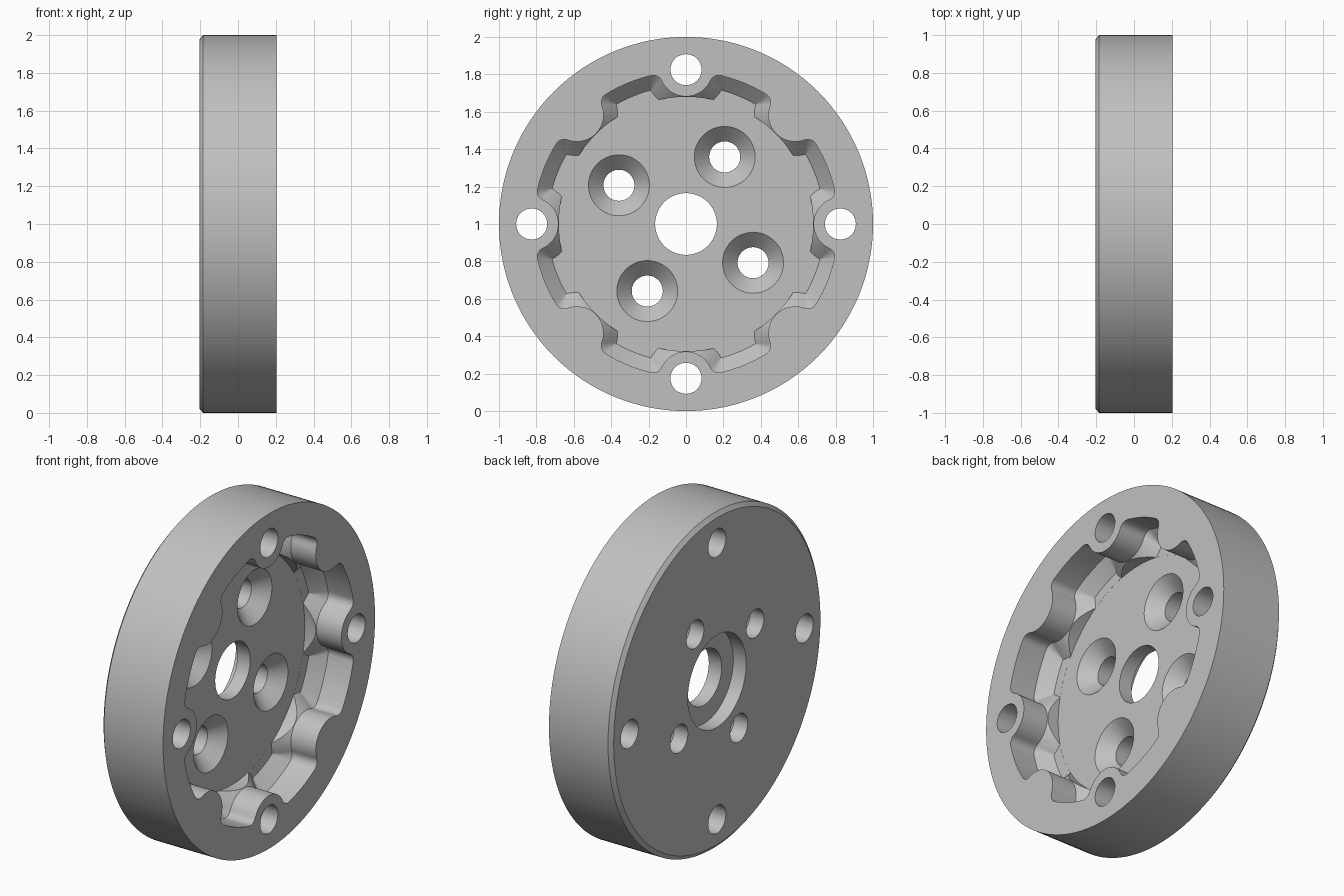
import bpy, bmesh
from math import cos, sin, pi, radians, sqrt, acos, atan2

if "Cube" in bpy.data.objects:
    bpy.data.objects.remove(bpy.data.objects["Cube"])

BACK, FRONT, FLOOR = -0.205, 0.205, -0.035   # positions along the x axis
BOSS_AT, BOSS_R, LOBE_R, FILLET, CHAMFER = 0.825, 0.143, 0.815, 0.05, 0.075


def circle(r, n=48, cy=0, cz=0):
    return [(cy + r * cos(2 * pi * i / n), cz + r * sin(2 * pi * i / n)) for i in range(n)]


def loft(name, sections, ring=False):
    """Skin (x, outline) sections; cap the ends, or join them if ring."""
    bm = bmesh.new()
    loops = [[bm.verts.new((x, y, z + 1)) for y, z in pts] for x, pts in sections]
    pairs = list(zip(loops, loops[1:]))
    if ring:
        pairs.append((loops[-1], loops[0]))
    else:
        bm.faces.new(loops[0])
        bm.faces.new(loops[-1])
    n = len(loops[0])
    for a, b in pairs:
        for i in range(n):
            j = (i + 1) % n
            bm.faces.new((a[i], a[j], b[j], b[i]))
    bmesh.ops.recalc_face_normals(bm, faces=bm.faces)
    mesh = bpy.data.meshes.new(name)
    bm.to_mesh(mesh)
    bm.free()
    obj = bpy.data.objects.new(name, mesh)
    bpy.context.collection.objects.link(obj)
    return obj


def pocket_outline(inset):
    """Eight-lobed outline, moved inwards by inset."""
    boss, outer = BOSS_R + inset, LOBE_R - inset
    f = max(FILLET - inset, 0.001)
    # fillet centre touches both the boss circle and the lobe circle
    d = outer - f
    ang = acos((BOSS_AT**2 + d**2 - (boss + f)**2) / (2 * BOSS_AT * d))
    fx, fy = d * cos(ang), d * sin(ang)
    turn = atan2(fy, BOSS_AT - fx)
    half = []
    for i in range(13):                      # boss arc from its tip
        t = turn * i / 12
        half.append((BOSS_AT - boss * cos(t), boss * sin(t)))
    for i in range(1, 9):                    # fillet into the lobe
        t = -turn + (ang + turn) * i / 8
        half.append((fx + f * cos(t), fy + f * sin(t)))
    for i in range(1, 5):                    # lobe arc to the mid line
        t = ang + (pi / 8 - ang) * i / 4
        half.append((outer * cos(t), outer * sin(t)))
    sector = [(x, -y) for x, y in reversed(half[1:-1])] + half
    pts = []
    for k in range(8):
        c, s = cos(k * pi / 4), sin(k * pi / 4)
        pts += [(x * c - y * s, x * s + y * c) for x, y in sector]
    return pts


# Disc body: turned profile with rear counterbore, centre bore and round recess
profile = [(BACK, 0.275), (BACK, 0.975), (BACK + 0.02, 1.0), (FRONT, 1.0),
           (FRONT, 0.68), (FLOOR, 0.68), (FLOOR, 0.165),
           (BACK + 0.085, 0.165), (BACK + 0.085, 0.275)]
disc = loft("slotted_disc", [(x, circle(r, 128)) for x, r in profile], ring=True)

# Lobed pocket with a chamfered foot
top, foot = pocket_outline(0), pocket_outline(CHAMFER)
cutters = [loft("pocket_cutter", [(FRONT + 0.1, top), (FLOOR + CHAMFER, top),
                                  (FLOOR + 0.0005, foot)])]

for k in range(4):
    # Rim bolt holes
    a = k * pi / 2
    y, z = BOSS_AT * cos(a), BOSS_AT * sin(a)
    hole = circle(0.083, 48, y, z)
    cutters.append(loft("rim_hole_cutter", [(-0.4, hole), (0.4, hole)]))
    # Countersunk hub holes
    a += radians(60)
    y, z = 0.414 * cos(a), 0.414 * sin(a)
    hole = circle(0.083, 48, y, z)
    cutters.append(loft("hub_hole_cutter", [(-0.4, hole), (FLOOR - 0.08, hole),
                                            (FLOOR + 0.02, circle(0.183, 48, y, z))]))

bpy.ops.object.select_all(action="DESELECT")
bpy.context.view_layer.objects.active = disc
disc.select_set(True)
for cutter in cutters:
    cutter.hide_render = True
    mod = disc.modifiers.new("cut", "BOOLEAN")
    mod.operation, mod.solver, mod.object = "DIFFERENCE", "EXACT", cutter
    bpy.ops.object.modifier_apply(modifier=mod.name)
    bpy.data.objects.remove(cutter)

# Single machined grey finish
grey = bpy.data.materials.new("machined_grey")
grey.use_nodes = True
colour = (0.53, 0.53, 0.53, 1)
grey.diffuse_color = colour
grey.node_tree.nodes["Principled BSDF"].inputs["Base Color"].default_value = colour
disc.data.materials.clear()
disc.data.materials.append(grey)
bpy.ops.object.shade_smooth_by_angle(angle=radians(25))
